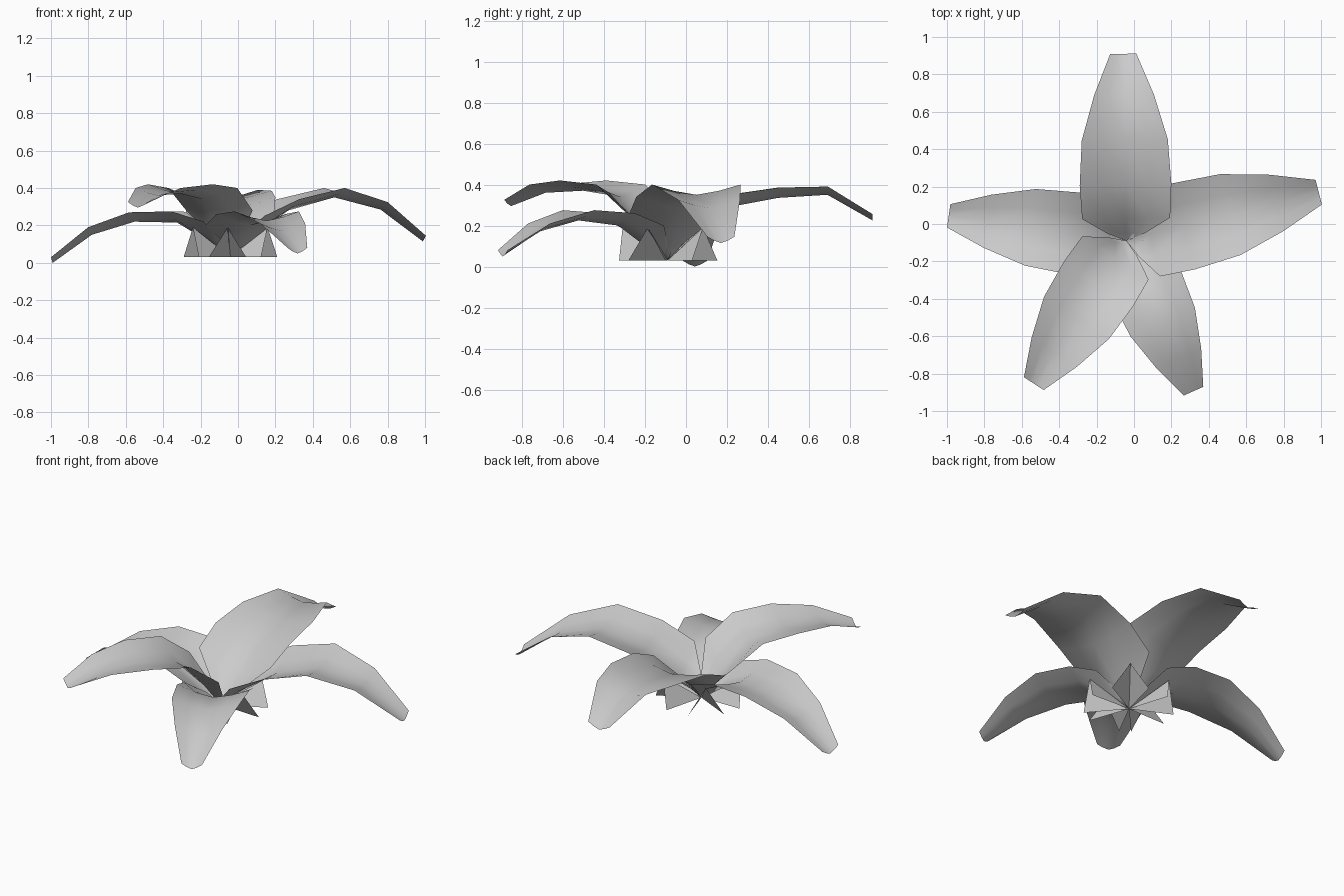
import bpy
import bmesh
from math import radians, cos, sin
from mathutils import Vector

cube = bpy.data.objects.get("Cube")
if cube:
    bpy.data.objects.remove(cube, do_unlink=True)

grey = bpy.data.materials.new("pale_grey")
grey.use_nodes = True
grey.diffuse_color = (0.6, 0.6, 0.6, 1)
grey.node_tree.nodes["Principled BSDF"].inputs["Base Color"].default_value = (0.6, 0.6, 0.6, 1)

CENTRE = Vector((-0.04, -0.09, 0))


def place(angle, along, side, z):
    """Point given as distance along and across a direction from the crown."""
    a = radians(angle)
    return CENTRE + Vector((along * cos(a) - side * sin(a), along * sin(a) + side * cos(a), z))


def sheet(name, rows, flip=False):
    """Thin surface lofted through rows of points."""
    bm = bmesh.new()
    grid = [[bm.verts.new(p) for p in row] for row in rows]
    for r0, r1 in zip(grid, grid[1:]):
        for i in range(len(r0) - 1):
            bm.faces.new((r0[i], r1[i], r1[i + 1], r0[i + 1]))
    bmesh.ops.remove_doubles(bm, verts=bm.verts, dist=0.0005)
    bm.normal_update()
    if sum(f.normal.z * f.calc_area() for f in bm.faces) * (-1 if flip else 1) < 0:
        bmesh.ops.reverse_faces(bm, faces=bm.faces)
    mesh = bpy.data.meshes.new(name)
    bm.to_mesh(mesh)
    bm.free()
    mesh.materials.append(grey)
    obj = bpy.data.objects.new(name, mesh)
    bpy.context.collection.objects.link(obj)
    for p in mesh.polygons:
        p.use_smooth = not flip
    return obj


# Shared leaf outline: distance fraction, half width, trough depth
STEPS = [0, 0.04, 0.12, 0.3, 0.54, 0.78, 1]
WIDTHS = [0, 0.1, 0.235, 0.245, 0.23, 0.16, 0.07]
DEPTHS = [0, 0.07, 0.11, 0.06, 0.05, 0.04, 0.03]
COLUMNS = [-1, -0.5, 0, 0.5, 1]

# Arching leaves: direction, length, width factor, rim heights
leaves = {
    "back_leaf": (91, 1.0, 1.0, [0.03, 0.14, 0.27, 0.35, 0.385, 0.39, 0.255]),
    "left_leaf": (14.2, 1.06, 0.97, [0.03, 0.14, 0.25, 0.34, 0.4, 0.325, 0.145]),
    "right_leaf": (172, 0.96, 0.9, [0.03, 0.12, 0.22, 0.275, 0.27, 0.19, 0.03]),
    "front_right_leaf": (-123, 0.91, 0.9, [0.03, 0.14, 0.28, 0.4, 0.42, 0.4, 0.325]),
    "front_left_leaf": (-66, 0.88, 0.82, [0.03, 0.12, 0.2, 0.26, 0.275, 0.21, 0.08]),
}
for name, (angle, length, broad, rim) in leaves.items():
    rows = [[place(angle, t * length, u * w * broad, z - d * (1 - abs(u) ** 1.4)) for u in COLUMNS]
            for t, w, d, z in zip(STEPS, WIDTHS, DEPTHS, rim)]
    sheet(name, rows)

# Short folded bracts under the crown, between the leaves
for i, angle in enumerate((52, 131, 204, 266, 334)):
    tip = place(angle, 0, 0, 0.03)
    outer = [place(angle, 0.23, -0.1, 0.03), place(angle, 0.22, 0, 0.19), place(angle, 0.23, 0.1, 0.03)]
    sheet("bract_%d" % (i + 1), [[tip.lerp(p, 0.02) for p in outer], outer], flip=True)
